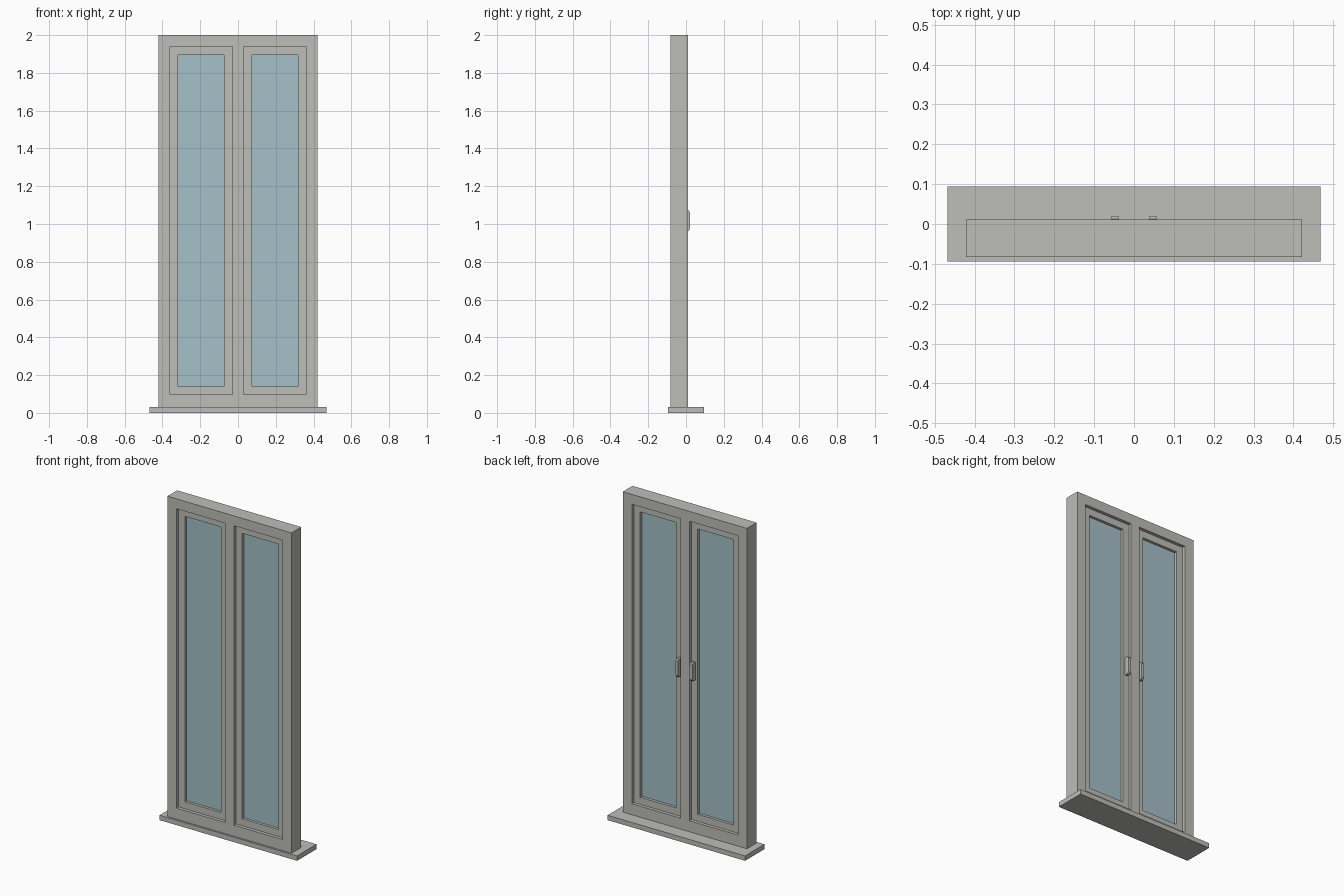
import bpy, bmesh

cube = bpy.data.objects.get("Cube")
if cube:
    bpy.data.objects.remove(cube, do_unlink=True)


def material(name, color):
    mat = bpy.data.materials.new(name)
    mat.use_nodes = True
    mat.diffuse_color = color
    mat.node_tree.nodes["Principled BSDF"].inputs["Base Color"].default_value = color
    return mat


grey = material("warm_grey", (0.51, 0.51, 0.48, 1))
blue = material("pale_blue_glass", (0.38, 0.53, 0.58, 1))


def add_object(name, bm, mat):
    bmesh.ops.recalc_face_normals(bm, faces=bm.faces)
    mesh = bpy.data.meshes.new(name)
    bm.to_mesh(mesh)
    bm.free()
    mesh.materials.append(mat)
    obj = bpy.data.objects.new(name, mesh)
    bpy.context.collection.objects.link(obj)
    return obj


def panel(name, outer, holes, y0, y1, mat):
    """Upright board (x0, x1, z0, z1) with rectangular openings."""
    rects = [outer] + holes
    xs = sorted({x for r in rects for x in r[:2]})
    zs = sorted({z for r in rects for z in r[2:]})
    bm = bmesh.new()
    verts = {(x, z): bm.verts.new((x, (y0 + y1) / 2, z)) for x in xs for z in zs}
    for xa, xb in zip(xs, xs[1:]):
        for za, zb in zip(zs, zs[1:]):
            cx, cz = (xa + xb) / 2, (za + zb) / 2
            if not any(h[0] < cx < h[1] and h[2] < cz < h[3] for h in holes):
                bm.faces.new([verts[p] for p in ((xa, za), (xb, za), (xb, zb), (xa, zb))])
    obj = add_object(name, bm, mat)
    solid = obj.modifiers.new("thickness", "SOLIDIFY")
    solid.thickness = y1 - y0
    solid.offset = 0
    return obj


def inset(r, d):
    return (r[0] + d, r[1] - d, r[2] + d, r[3] - d)


# Sill and fixed frame with two openings
SILL_TOP = 0.03
right_opening = (-0.361, -0.03, 0.098, 1.939)
left_opening = (0.03, 0.361, 0.098, 1.939)
panel("sill", (-0.468, 0.468, 0, SILL_TOP), [], -0.094, 0.094, grey)
panel("frame", (-0.422, 0.422, SILL_TOP, 2), [right_opening, left_opening],
      -0.083, 0.011, grey)

for side, opening, sign in (("right", right_opening, -1), ("left", left_opening, 1)):
    # Recessed sash and its pane
    pane = inset(opening, 0.043)
    panel(side + "_sash", opening, [pane], -0.063, -0.009, grey)
    panel(side + "_glass", pane, [], -0.046, -0.026, blue)

    # Handle: upright grip with tapered ends, on the back of the sash
    x = sign * 0.048
    profile = [(-0.009, 0.963), (0.012, 0.963), (0.02, 0.973),
               (0.02, 1.064), (0.012, 1.074), (-0.009, 1.074)]
    bm = bmesh.new()
    rings = [[bm.verts.new((x + dx, y, z)) for y, z in profile] for dx in (-0.009, 0.009)]
    for ring in rings:
        bm.faces.new(ring)
    for i in range(len(profile)):
        j = (i + 1) % len(profile)
        bm.faces.new((rings[0][i], rings[0][j], rings[1][j], rings[1][i]))
    add_object(side + "_handle", bm, grey)
